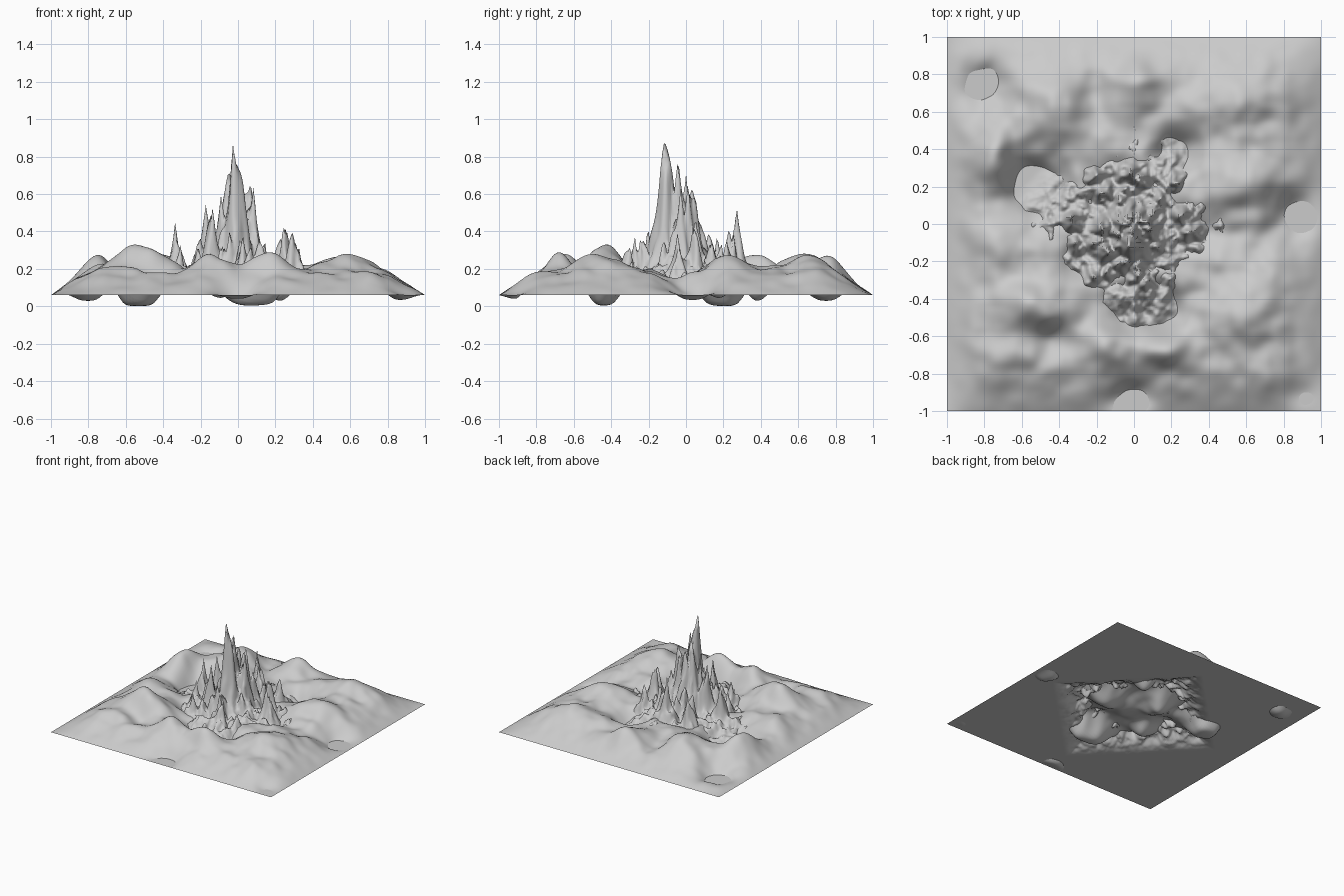
import bpy, bmesh, math, random
from mathutils import Vector, noise

random.seed(7)
BASE = 0.06


def smooth(t):
    t = max(0.0, min(1.0, t))
    return t * t * (3 - 2 * t)


def bump(x, y, cx, cy, rx, ry):
    return math.exp(-((x - cx) / rx) ** 2 - ((y - cy) / ry) ** 2)


def rim(t):
    return math.sin(math.pi / 2 * max(0.0, min(1.0, (1 - abs(t)) / 0.32)))


# hills and hollows of the surrounding land: x, y, radius x, radius y, height
HILLS = [
    (-0.76, 0.36, .13, .17, .11), (-0.53, -0.44, .17, .13, .14),
    (0.02, 0.76, .12, .12, .12), (0.55, 0.66, .18, .13, .09),
    (0.60, 0.22, .18, .13, .10), (0.58, -0.48, .15, .15, .09),
    (0.15, -0.67, .14, .09, .11), (-0.15, -0.65, .12, .10, .10),
    (-0.42, 0.62, .13, .17, .09), (-0.75, -0.10, .13, .12, .05),
]
HOLLOWS = [
    (-0.54, 0.20, .18, .17, .21), (0.07, -0.44, .20, .12, .20),
    (0.22, 0.40, .12, .12, .14), (-0.10, 0.15, .15, .15, .11),
    (0.28, -0.04, .20, .10, .10), (0.88, 0.05, .15, .14, .17),
    (-0.82, 0.74, .15, .15, .19), (-0.02, -0.96, .13, .10, .22),
    (-0.28, -0.22, .11, .09, .10), (0.0, -0.1, .2, .2, .05),
    (-0.42, -0.62, .10, .08, .05), (0.70, -0.08, .14, .09, .04),
    (-0.22, 0.70, .07, .15, .05), (0.92, -0.94, .10, .08, .14),
]


def land(x, y):
    h = 0.125
    h += sum(a * bump(x, y, cx, cy, rx, ry) for cx, cy, rx, ry, a in HILLS)
    h -= sum(a * bump(x, y, cx, cy, rx, ry) for cx, cy, rx, ry, a in HOLLOWS)
    h += 0.034 * noise.noise(Vector((x * 5, y * 5, 3.1)))
    h += 0.018 * noise.noise(Vector((x * 11, y * 11, 8.4)))
    if h < -0.02:                       # hollows round off instead of cutting deep
        h = -0.02 - 0.04 * math.tanh((-0.02 - h) / 0.04)
    return BASE + rim(x) * rim(y) * h


# sharp summits: x, y, top height
SUMMITS = [
    (-0.01, -0.11, .89), (-0.01, -0.05, .80), (-0.05, 0.0, .72),
    (0.05, 0.02, .68), (0.07, -0.03, .66), (-0.17, -0.02, .56),
    (-0.14, -0.14, .54), (-0.01, 0.27, .54), (0.03, 0.23, .44),
    (-0.33, 0.02, .47), (0.25, 0.04, .46), (0.29, -0.04, .40),
    (0.02, -0.27, .40), (0.10, 0.05, .50), (-0.09, -0.05, .60),
    (-0.04, -0.20, .44), (-0.02, 0.05, .66),
]
# minor random pinnacles
for i in range(60):
    a, r = random.uniform(0, 2 * math.pi), random.uniform(.08, .36)
    SUMMITS.append((r * math.cos(a), r * math.sin(a), random.uniform(.26, .48) - .3 * r))


def peaks(x, y):
    mask = smooth((0.80 - abs(x) - abs(y)) / 0.42)
    if mask == 0:
        return BASE
    p = Vector((x, y, 0))
    wx = x + 0.03 * noise.noise(p * 20)
    wy = y + 0.03 * noise.noise(p * 20 + Vector((9, 4, 2)))
    n = noise.fractal(p * 9 + Vector((2, 5, 1)), 0.9, 2.1, 4)
    ridge = 1 - 2 * abs(noise.noise(p * 11 + Vector((4, 1, 7))))
    core = bump(wx, wy, -0.01, -0.03, .12, .12)
    h = mask * (0.080 + 0.08 * n + 0.04 * ridge) + core * (0.20 + 0.15 * ridge + 0.12 * n)
    tall = h
    for cx, cy, top in SUMMITS:
        d = math.hypot(wx - cx, wy - cy)
        if d < 0.2:
            w = 0.03 + 0.035 * top
            tall = max(tall, h * 0.4 + (top - BASE - h * 0.4) * math.exp(-d / w))
    return BASE + max(-0.01, tall)


def sheet(name, cells, height):
    bm = bmesh.new()
    bmesh.ops.create_grid(bm, x_segments=cells, y_segments=cells, size=1.0)
    for v in bm.verts:
        v.co.z = height(v.co.x, v.co.y)
    for f in bm.faces:
        f.smooth = True
    me = bpy.data.meshes.new(name)
    bm.to_mesh(me)
    bm.free()
    ob = bpy.data.objects.new(name, me)
    bpy.context.collection.objects.link(ob)
    return ob


# rolling land and the craggy mountain sheet that breaks through it
sheet("rolling_hills", 130, land)
sheet("craggy_mountain", 220, peaks)
